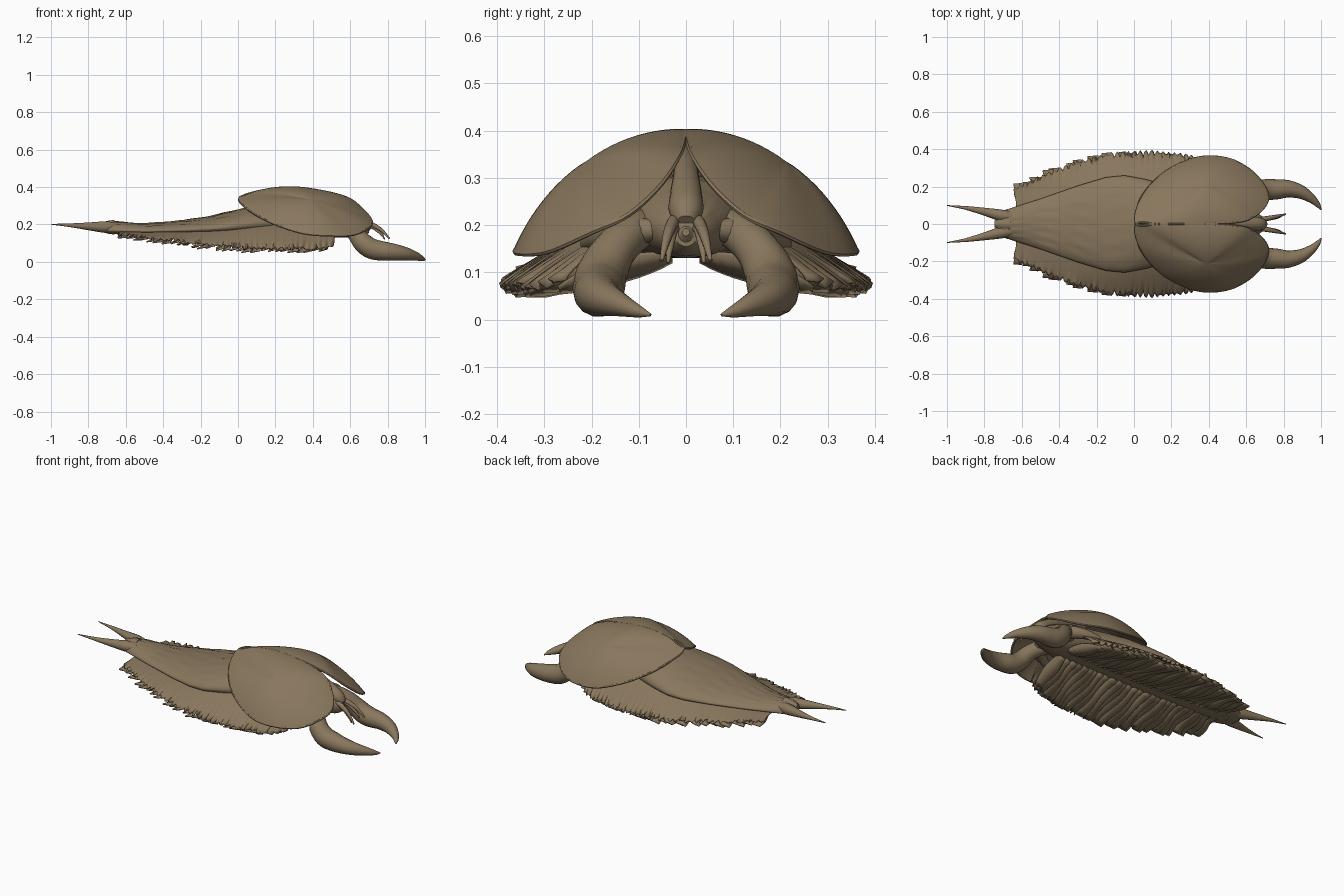
import bpy, bmesh, math, random
from mathutils import Vector

random.seed(4)
if "Cube" in bpy.data.objects:
    bpy.data.objects.remove(bpy.data.objects["Cube"])

tan = bpy.data.materials.new("Shell Brown")
tan.use_nodes = True
COLOUR = (0.25, 0.185, 0.11, 1)
tan.diffuse_color = COLOUR
tan.node_tree.nodes["Principled BSDF"].inputs["Base Color"].default_value = COLOUR


def make(name, bm, mirror=False, thick=0, angle=50):
    """Turn a bmesh into a shaded, optionally mirrored object."""
    bmesh.ops.recalc_face_normals(bm, faces=bm.faces)
    me = bpy.data.meshes.new(name)
    bm.to_mesh(me)
    bm.free()
    me.materials.append(tan)
    ob = bpy.data.objects.new(name, me)
    bpy.context.collection.objects.link(ob)
    bpy.ops.object.select_all(action='DESELECT')
    ob.select_set(True)
    bpy.context.view_layer.objects.active = ob
    bpy.ops.object.shade_smooth_by_angle(angle=math.radians(angle))
    if thick:
        mod = ob.modifiers.new("Thickness", 'SOLIDIFY')
        mod.thickness = thick
        mod.offset = 0
    if mirror:
        mod = ob.modifiers.new("Mirror", 'MIRROR')
        mod.use_axis = (False, True, False)
        mod.use_mirror_merge = False
    return ob


def spline(pts, t, closed=False):
    """Smooth curve through points, t from 0 to 1."""
    n = len(pts)
    f = t * (n if closed else n - 1)
    i = min(int(f), n - 1 if closed else n - 2)
    u = f - i
    pick = (lambda k: Vector(pts[k % n])) if closed else (lambda k: Vector(pts[max(0, min(n - 1, k))]))
    a, b, c, d = (pick(i + k) for k in (-1, 0, 1, 2))
    return 0.5 * (2 * b + (c - a) * u + (2 * a - 5 * b + 4 * c - d) * u * u + (3 * b - a - 3 * c + d) * u ** 3)


def station(rows, x):
    """Interpolate a table whose first column is x."""
    for a, b in zip(rows, rows[1:]):
        if x <= b[0]:
            t = max(0, (x - a[0]) / (b[0] - a[0]))
            return [p + (q - p) * t for p, q in zip(a, b)]
    return list(rows[-1])


def loft(bm, rings, loop=True, caps=True):
    vs = [[bm.verts.new(p) for p in r] for r in rings]
    n = len(vs[0])
    for a, b in zip(vs, vs[1:]):
        for k in range(n if loop else n - 1):
            m = (k + 1) % n
            bm.faces.new((a[k], a[m], b[m], b[k]))
    if caps:
        bm.faces.new(vs[0])
        bm.faces.new(vs[-1])


def tube(name, path, mirror=True, steps=28, sides=14):
    """Tapered tube along points given as (x, y, z, radius)."""
    bm = bmesh.new()
    rings = []
    for s in range(steps + 1):
        t = s / steps
        p = spline(path, t)
        d = (spline(path, min(1, t + .01)) - spline(path, max(0, t - .01))).to_3d().normalized()
        side = d.cross(Vector((0, 0, 1))).normalized()
        up = side.cross(d)
        r = max(p[3], 0.002)
        rings.append([p.to_3d() + r * (math.cos(a) * side + math.sin(a) * up)
                      for a in (math.tau * k / sides for k in range(sides))])
    loft(bm, rings)
    return make(name, bm, mirror)


# Trunk stations: x, half width, top z, edge z, belly z
TRUNK = [(-.73, .055, .205, .175, .16), (-.69, .075, .218, .168, .15), (-.5, .135, .205, .165, .14),
         (-.3, .205, .222, .17, .135), (-.15, .25, .245, .178, .13), (-.05, .26, .268, .186, .13),
         (.06, .24, .295, .2, .13), (.2, .2, .32, .215, .13), (.5, .13, .3, .21, .13),
         (.6, .09, .27, .2, .13), (.67, .055, .24, .19, .135), (.7, .025, .21, .185, .155)]

bm = bmesh.new()
rings = []
for i in range(73):
    x = -.73 + 1.43 * i / 72
    _, w, top, edge, low = station(TRUNK, x)
    ring = []
    for k in range(48):
        a = math.tau * k / 48
        c, s = math.cos(a), math.sin(a)
        z = edge + ((top - edge) * s ** 1.15 if s > 0 else (edge - low) * s)
        if s > .5:  # lengthwise wrinkles
            z += .003 * math.sin(k * 2.1 + 3 * math.sin(x * 9)) * math.sin(x * 17)
        ring.append((x, w * c, z))
    rings.append(ring)
loft(bm, rings)
make("trunk", bm)

# Side skirt stations: x, outer half width, outer z
SKIRT = [(-.64, .13, .15), (-.62, .2, .145), (-.5, .255, .13), (-.3, .335, .11), (-.1, .385, .085),
         (.1, .395, .072), (.3, .375, .068), (.45, .33, .068), (.52, .28, .075)]

# Skirt: smooth sheet with a notched, fringed margin
bm = bmesh.new()
rings = []
COUNT = 150
for i in range(COUNT + 1):
    x = -.63 + 1.15 * i / COUNT
    _, w, _, edge, _ = station(TRUNK, x)
    _, out, oz = station(SKIRT, x)
    notch = (0, .01, .024, .01)[i % 4] * random.uniform(.5, 1.3)
    lift = random.uniform(-.008, .012)
    ring = []
    for j in range(11):
        t = j / 10
        y = w * .82 + (out - w * .82) * t - notch * t ** 6
        z = edge - .008 + (oz - edge + .008) * t ** 1.25
        ring.append((x - .012 * t ** 3, y, z + lift * t ** 4))
    rings.append(ring)
loft(bm, rings, loop=False, caps=False)
make("side_skirt", bm, True, .006, 70)

# Swimming flaps: overlapping leaning blades beneath the skirt
bm = bmesh.new()
FLAPS = 28
for i in range(FLAPS):
    x = -.57 + 1.08 * i / (FLAPS - 1) + random.uniform(-.008, .008)
    _, w, _, edge, low = station(TRUNK, x)
    _, out, oz = station(SKIRT, x)
    drop = .012 + .04 * min(1, max(0, (x + .6) / .5))
    jit = random.uniform(-.03, .0)
    tip = random.uniform(-.006, .01)
    upper, lower = [], []
    for j in range(11):
        t = j / 10
        y = .03 + (out + jit - .03) * t
        z = low + .012 + (oz - .006 - low - .012) * t ** 2.5 + tip * t ** 3
        hang = drop * math.sin(math.pi * (t * .88 + .08)) ** .7
        wave = .008 * math.sin(t * 7 + i)
        upper.append((x - .03 * t * t, y, z))
        lower.append((x - .03 * t * t - .05 + wave, y * .985, max(.05, z - hang)))
    loft(bm, [upper, lower], loop=False, caps=False)
make("swimming_flaps", bm, True, .007)

# Domed shell valves over the head, meeting along the back
RIM = [(.01, .0, .345), (.03, .12, .3), (.1, .22, .25), (.2, .3, .2), (.35, .357, .152), (.5, .35, .14),
       (.62, .29, .145), (.7, .2, .185), (.715, .125, .22), (.665, .058, .282), (.58, .016, .345),
       (.42, .003, .384), (.27, .001, .399), (.13, .001, .383)]
bm = bmesh.new()
centre = Vector((.38, .18, .262))
bulge = Vector((.1, .42, .9)).normalized()
HEIGHT = .075
rings = []
for j in range(1, 17):
    r = math.sin(math.pi / 2 * j / 16)
    ring = []
    for k in range(72):
        p = centre.lerp(spline(RIM, k / 72, True), r) + bulge * HEIGHT * (1 - r * r) ** .95
        p.y = max(.001, p.y)
        ring.append(p)
    rings.append(ring)
loft(bm, rings, caps=False)
tip = bm.verts.new(centre + bulge * HEIGHT)
bm.verts.ensure_lookup_table()
for k in range(72):
    bm.faces.new((bm.verts[k], bm.verts[(k + 1) % 72], tip))
make("shell_valve", bm, True, .009)

# Raised bead around each valve margin
bead = [tuple(spline(RIM, k / 40, True)) + (.006,) for k in range(41)]
tube("valve_margin", bead, steps=80, sides=6)

# Narrow head ridge filling the gap between the valves
tube("head_ridge", [(.36, 0, .35, .02), (.48, 0, .33, .024), (.56, 0, .3, .028), (.62, 0, .265, .034),
                    (.67, 0, .23, .036), (.7, 0, .205, .02)], False)

# Grasping claws, shoulders, feelers and mouth at the front
tube("grasping_claw", [(.5, .07, .2, .035), (.57, .105, .19, .043), (.625, .145, .155, .045),
                       (.665, .175, .105, .053), (.71, .184, .072, .056), (.76, .185, .06, .054),
                       (.82, .188, .054, .047), (.89, .172, .044, .037), (.95, .135, .03, .024),
                       (.985, .1, .017, .013), (1, .075, .01, .003)])
tube("claw_shoulder", [(.42, .21, .16, .015), (.5, .18, .175, .028), (.57, .13, .185, .035), (.62, .06, .19, .02)])
tube("feeler", [(.64, .018, .215, .012), (.7, .028, .205, .013), (.76, .04, .175, .01), (.81, .052, .125, .004)])
tube("inner_feeler", [(.64, .014, .2, .01), (.71, .026, .19, .01), (.76, .034, .155, .008), (.785, .038, .12, .003)])
tube("mouth", [(.48, 0, .17, .02), (.56, 0, .172, .038), (.64, 0, .175, .038), (.68, 0, .18, .03),
               (.71, 0, .185, .008)], False)

# Tail stub and paired tail spines
tube("tail_stub", [(-.66, 0, .185, .04), (-.7, 0, .186, .034), (-.745, 0, .186, .018)], False, 10)
tube("tail_spine", [(-.65, .036, .184, .026), (-.71, .046, .186, .031), (-.8, .066, .19, .021),
                    (-.9, .086, .196, .01), (-1, .099, .201, .002)])
